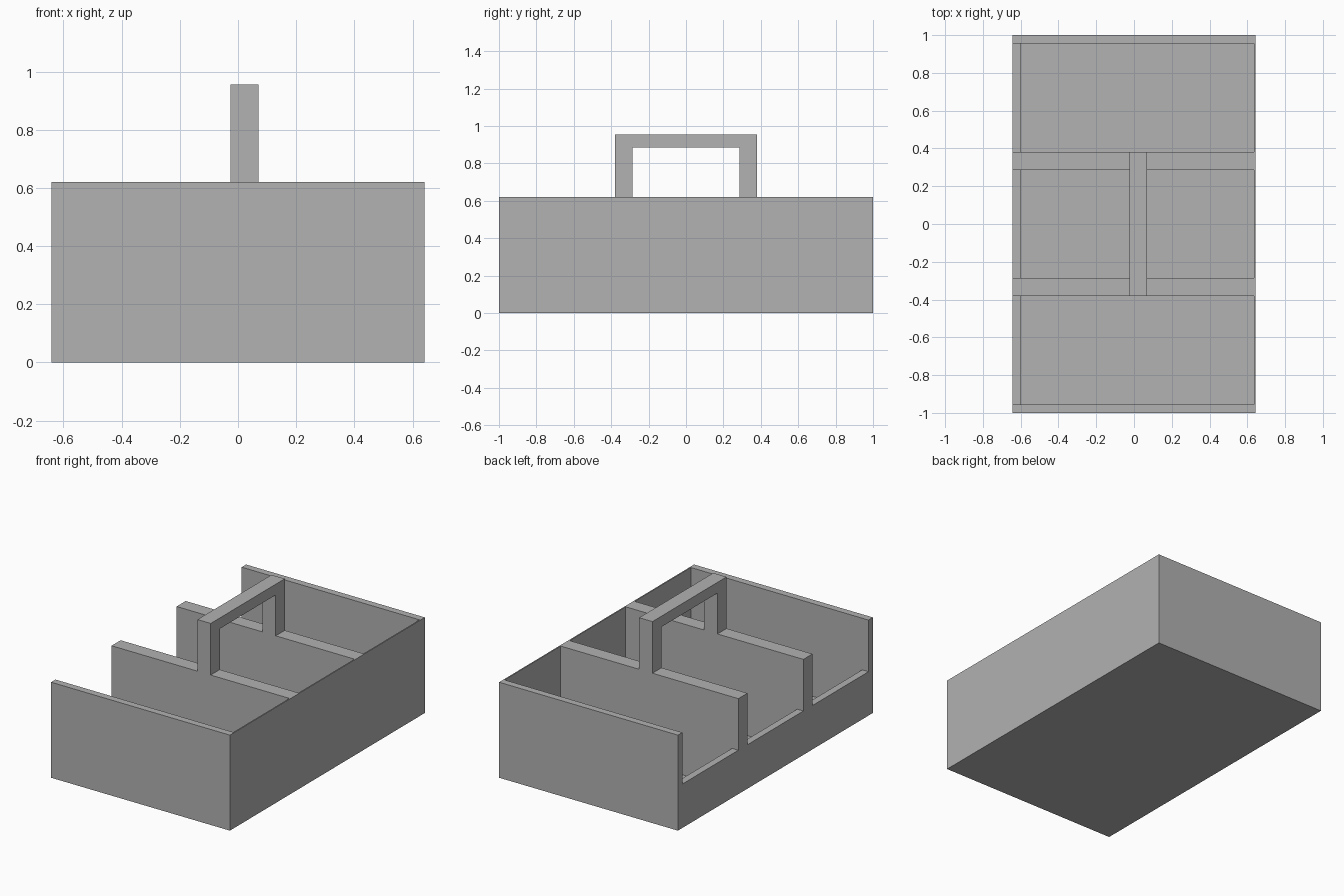
import bpy
import bmesh

old = bpy.data.objects.get("Cube")
if old:
    bpy.data.objects.remove(old, do_unlink=True)

GREY = (0.445, 0.445, 0.445, 1)
mat = bpy.data.materials.new("plain grey")
mat.use_nodes = True
mat.diffuse_color = GREY
mat.node_tree.nodes["Principled BSDF"].inputs["Base Color"].default_value = GREY

# Main dimensions
HX, HY = 0.642, 1.0              # half width and half length
TOP, LIP, FLOOR = 0.62, 0.285, 0.018
WALL, THIN = 0.045, 0.008        # thick walls and the thin side panel
DIV_IN, DIV_OUT = 0.287, 0.38    # divider faces, measured from the middle
GRIP_X0, GRIP_X1 = -0.025, 0.07
GRIP_TOP, GRIP_UNDER = 0.955, 0.885


def prism(name, profile, axis, start, end):
    """Extrude a closed profile along x or y."""
    bm = bmesh.new()
    place = (lambda a, b: (start, a, b)) if axis == "x" else (lambda a, b: (a, start, b))
    face = bm.faces.new([bm.verts.new(place(a, b)) for a, b in profile])
    moved = bmesh.ops.extrude_face_region(bm, geom=[face])["geom"]
    shift = (end - start, 0, 0) if axis == "x" else (0, end - start, 0)
    bmesh.ops.translate(bm, vec=shift, verts=[g for g in moved if isinstance(g, bmesh.types.BMVert)])
    bmesh.ops.recalc_face_normals(bm, faces=bm.faces)
    mesh = bpy.data.meshes.new(name)
    bm.to_mesh(mesh)
    bm.free()
    mesh.materials.append(mat)
    obj = bpy.data.objects.new(name, mesh)
    bpy.context.collection.objects.link(obj)
    return obj


# Tray shell: floor, low open side and tall closed side in one section
section = [(-HX, 0), (HX, 0), (HX, TOP), (HX - THIN, TOP), (HX - THIN, FLOOR),
           (-HX + WALL, FLOOR), (-HX + WALL, LIP), (-HX, LIP)]
prism("tray_shell", section, "y", -HY, HY)

# End walls and dividers sit on the floor and step over the low lip
panel = [(-HX, LIP), (-HX + WALL, LIP), (-HX + WALL, FLOOR),
         (HX - THIN, FLOOR), (HX - THIN, TOP), (-HX, TOP)]
for side, label in ((-1, "front"), (1, "back")):
    prism(label + "_end_wall", panel, "y", side * (HY - WALL), side * HY)
    prism(label + "_divider", panel, "y", side * DIV_IN, side * DIV_OUT)

# Carrying handle, an arch standing on both dividers
arch = [(-DIV_OUT, TOP), (-DIV_OUT, GRIP_TOP), (DIV_OUT, GRIP_TOP), (DIV_OUT, TOP),
        (DIV_IN, TOP), (DIV_IN, GRIP_UNDER), (-DIV_IN, GRIP_UNDER), (-DIV_IN, TOP)]
prism("handle", arch, "x", GRIP_X0, GRIP_X1)
